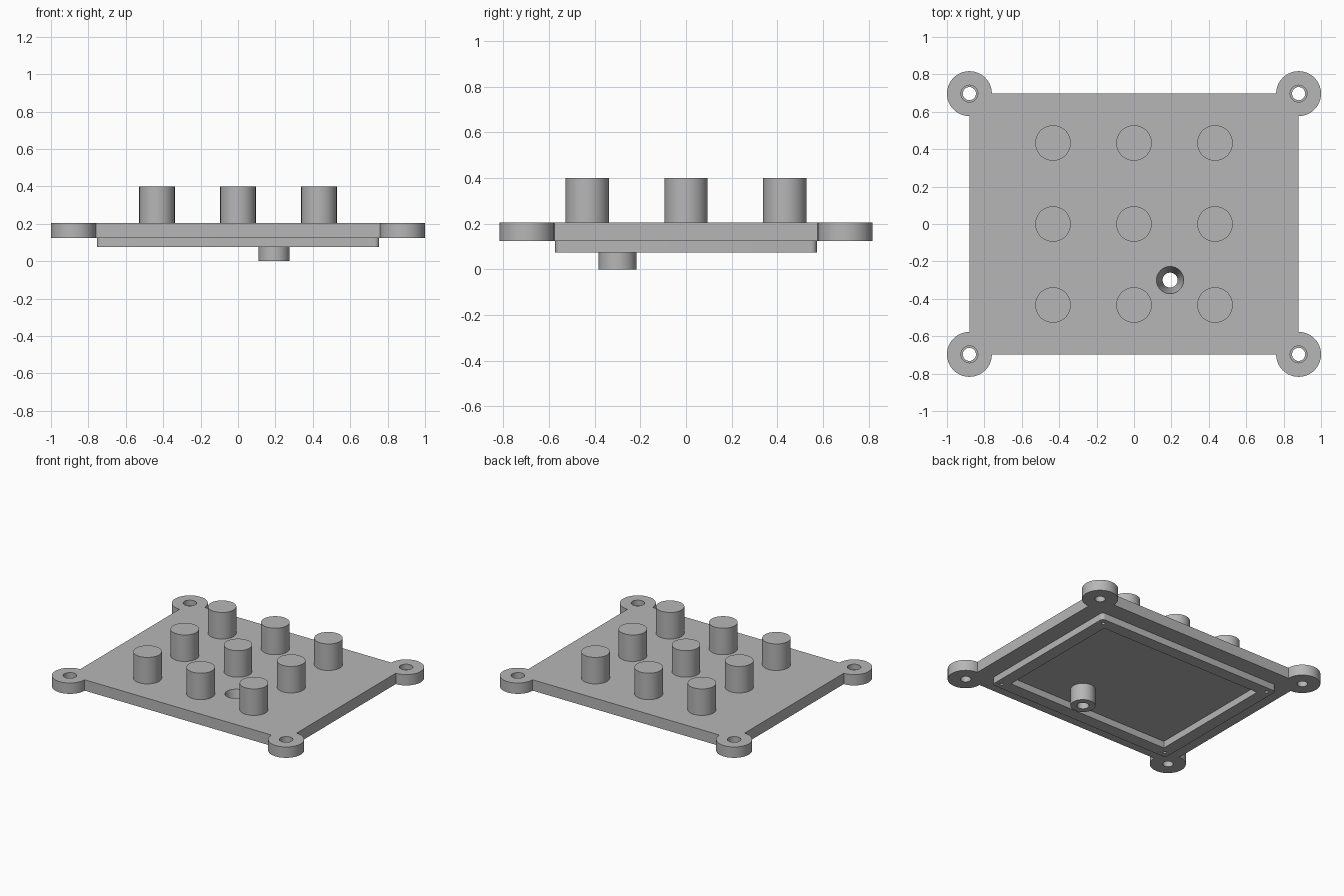
import bpy
import bmesh
import math

if "Cube" in bpy.data.objects:
    bpy.data.objects.remove(bpy.data.objects["Cube"])

grey = bpy.data.materials.new("light grey")
grey.use_nodes = True
colour = (0.47, 0.47, 0.47, 1)
grey.diffuse_color = colour
grey.node_tree.nodes["Principled BSDF"].inputs["Base Color"].default_value = colour

HALF_X, HALF_Y = 0.88, 0.697
BOTTOM, TOP = 0.125, 0.205
LIP_X, LIP_Y, LIP_Z, LIP_W = 0.755, 0.573, 0.075, 0.09
CORNERS = [(sx, sy) for sx in (-1, 1) for sy in (-1, 1)]


def finish(bm, name):
    mesh = bpy.data.meshes.new(name)
    bmesh.ops.recalc_face_normals(bm, faces=bm.faces)
    bm.to_mesh(mesh)
    bm.free()
    mesh.materials.append(grey)
    obj = bpy.data.objects.new(name, mesh)
    bpy.context.collection.objects.link(obj)
    return obj


def box(name, hx, hy, z0, z1, corner=0):
    bm = bmesh.new()
    bmesh.ops.create_cube(bm, size=1)
    for v in bm.verts:
        v.co = (v.co.x * 2 * hx, v.co.y * 2 * hy, z1 if v.co.z > 0 else z0)
    if corner:
        upright = [e for e in bm.edges if abs(e.verts[0].co.z - e.verts[1].co.z) > 0.001]
        bmesh.ops.bevel(bm, geom=upright, offset=corner, segments=6,
                        affect='EDGES', profile=0.5)
    return finish(bm, name)


def cylinder(name, x, y, z0, z1, r0, r1=None, sides=64):
    bm = bmesh.new()
    bmesh.ops.create_cone(bm, cap_ends=True, segments=sides, radius1=r0,
                          radius2=r0 if r1 is None else r1, depth=z1 - z0)
    bmesh.ops.translate(bm, verts=bm.verts, vec=(x, y, (z0 + z1) / 2))
    return finish(bm, name)


def select(obj):
    bpy.ops.object.select_all(action='DESELECT')
    obj.select_set(True)
    bpy.context.view_layer.objects.active = obj


def combine(target, other, operation):
    mod = target.modifiers.new("combine", 'BOOLEAN')
    mod.operation, mod.object, mod.solver = operation, other, 'EXACT'
    select(target)
    bpy.ops.object.modifier_apply(modifier=mod.name)
    bpy.data.objects.remove(other)


def smooth(obj):
    select(obj)
    bpy.ops.object.shade_smooth_by_angle(angle=math.radians(30))


# Plate with a round mounting ear on each corner
plate = box("cover_plate", HALF_X, HALF_Y, BOTTOM, TOP)
for sx, sy in CORNERS:
    combine(plate, cylinder("ear", sx * HALF_X, sy * HALF_Y, BOTTOM, TOP, 0.12), 'UNION')

# Raised lip around a shallow pocket underneath
combine(plate, box("lip", LIP_X, LIP_Y, LIP_Z, BOTTOM + 0.03, 0.025), 'UNION')
combine(plate, box("pocket", LIP_X - LIP_W, LIP_Y - LIP_W, 0, BOTTOM), 'DIFFERENCE')

# Spout below the plate, with a funnel leading into it
SX, SY = 0.193, -0.3
combine(plate, cylinder("spout", SX, SY, 0, BOTTOM + 0.03, 0.083), 'UNION')
combine(plate, cylinder("funnel", SX, SY, 0.07, TOP + 0.001, 0.04, 0.073), 'DIFFERENCE')
combine(plate, cylinder("bore", SX, SY, -0.1, 0.1, 0.04), 'DIFFERENCE')

# Stepped screw holes in the ears, pin holes in the lip corners
for sx, sy in CORNERS:
    x, y = sx * HALF_X, sy * HALF_Y
    combine(plate, cylinder("hole", x, y, 0, 0.3, 0.035, sides=48), 'DIFFERENCE')
    combine(plate, cylinder("step", x, y, 0.165, 0.3, 0.045, sides=48), 'DIFFERENCE')
    x, y = sx * (LIP_X - LIP_W / 2), sy * (LIP_Y - LIP_W / 2)
    combine(plate, cylinder("pin_hole", x, y, 0, 0.11, 0.012, sides=16), 'DIFFERENCE')
smooth(plate)

# Three by three grid of pegs
PITCH = 0.433
for row in (-1, 0, 1):
    for col in (-1, 0, 1):
        smooth(cylinder("peg", col * PITCH, row * PITCH, TOP, 0.4, 0.095))
